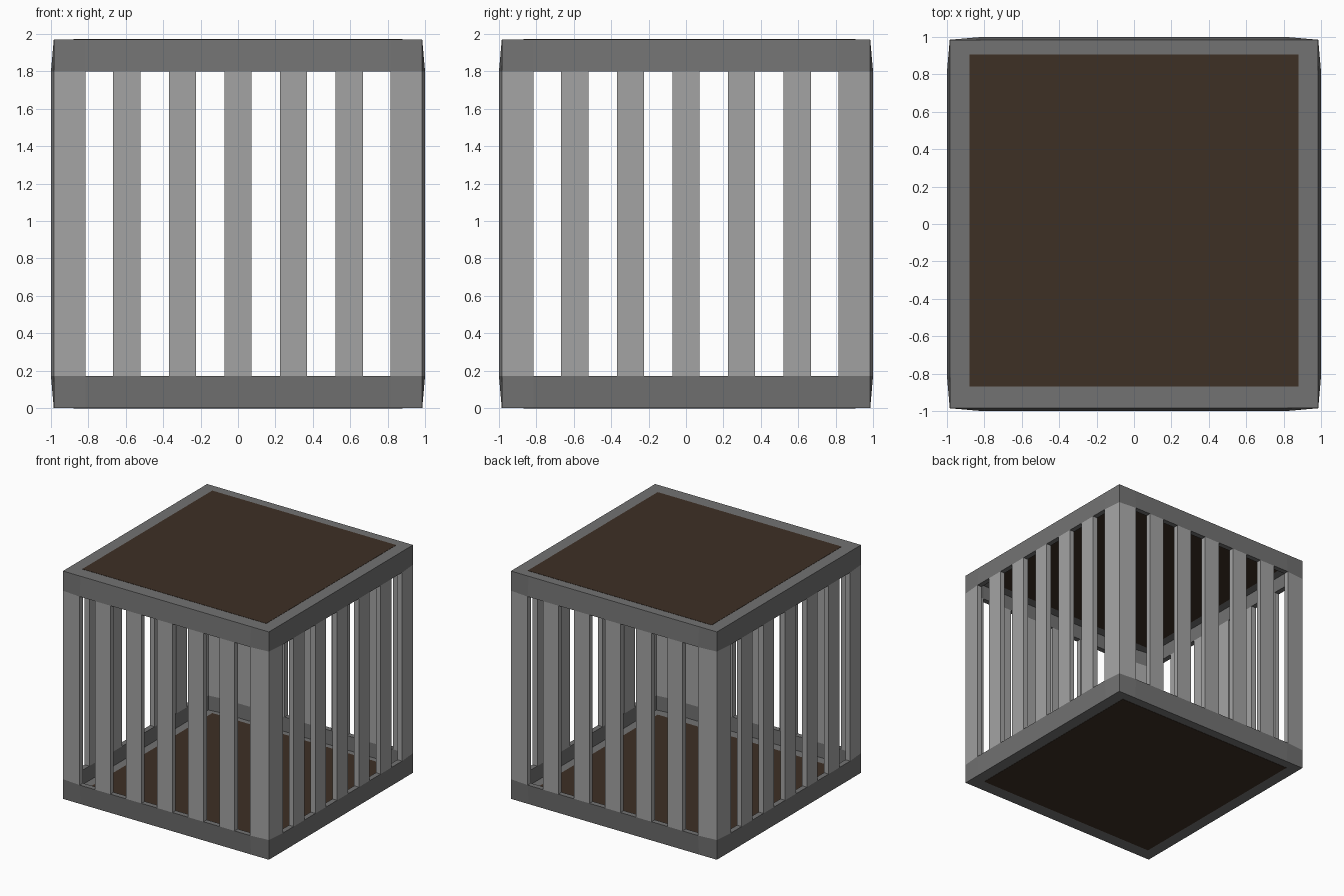
import bpy, bmesh
from math import pi
from mathutils import Matrix

if "Cube" in bpy.data.objects:
    bpy.data.objects.remove(bpy.data.objects["Cube"], do_unlink=True)

HEIGHT, RAIL, HALF, CORNER = 1.97, 0.17, 1.0, 0.985
WALL, OPENING = 0.045, 0.815


def material(name, rgb):
    m = bpy.data.materials.new(name)
    m.use_nodes = True
    m.diffuse_color = (*rgb, 1)
    m.node_tree.nodes["Principled BSDF"].inputs["Base Color"].default_value = (*rgb, 1)
    return m


light_steel = material("light_steel", (0.37, 0.37, 0.37))
dark_steel = material("dark_steel", (0.17, 0.17, 0.17))
brown = material("dark_brown", (0.048, 0.029, 0.018))


def loft(name, rings, mat, closed=False):
    """Skin equal-length rings; either cap the ends or join last to first."""
    bm = bmesh.new()
    loops = [[bm.verts.new(p) for p in ring] for ring in rings]
    pairs = list(zip(loops, loops[1:]))
    if closed:
        pairs.append((loops[-1], loops[0]))
    else:
        bm.faces.new(loops[0])
        bm.faces.new(loops[-1])
    for a, b in pairs:
        for i in range(len(a)):
            j = (i + 1) % len(a)
            bm.faces.new((a[i], a[j], b[j], b[i]))
    bmesh.ops.recalc_face_normals(bm, faces=bm.faces)
    mesh = bpy.data.meshes.new(name)
    bm.to_mesh(mesh)
    bm.free()
    mesh.materials.append(mat)
    ob = bpy.data.objects.new(name, mesh)
    bpy.context.collection.objects.link(ob)
    return ob


def prism(name, outline, z0, z1, mat):
    return loft(name, [[(x, y, z) for x, y in outline] for z in (z0, z1)], mat)


def rectangle(x0, x1, y0, y1):
    return [(x0, y0), (x1, y0), (x1, y1), (x0, y1)]


def frame_ring(edge, corner, z):
    """Square ring whose corners can be pulled in from its sides."""
    points = []
    for k in range(4):
        turn = Matrix.Rotation(k * pi / 2, 3, "Z")
        for x, y in ((edge, -OPENING), (edge, OPENING), (corner, corner)):
            p = turn @ Matrix.Translation((x, y, z)).to_translation()
            points.append(p)
    return points


# Top and bottom rails: thin walls with a lip around the panel
for name, flip in (("bottom_rail", False), ("top_rail", True)):
    profile = [(CORNER, CORNER, 0), (HALF, CORNER, RAIL),
               (HALF - WALL, CORNER - WALL, RAIL),
               (HALF - WALL, CORNER - WALL, WALL),
               (0.87, 0.87, WALL), (0.87, 0.87, 0)]
    loft(name, [frame_ring(e, c, HEIGHT - z if flip else z) for e, c, z in profile],
         dark_steel, closed=True)

# Floor and roof panels
panel = rectangle(-0.88, 0.88, -0.87, 0.905)
prism("floor_panel", panel, -0.002, WALL + 0.003, brown)
prism("roof_panel", panel, HEIGHT - WALL - 0.003, HEIGHT + 0.002, brown)

# Angled corner posts and flat bars on all four sides
inner = HALF - WALL
post = [(OPENING, HALF), (OPENING, inner), (CORNER - WALL, CORNER - WALL),
        (inner, OPENING), (HALF, OPENING), (CORNER, CORNER)]
for k, side in enumerate(("back", "left", "front", "right")):
    parts = [prism(side + "_corner_post", post, RAIL, HEIGHT - RAIL, light_steel)]
    for i in range(-2, 3):
        x = i * 0.297
        parts.append(prism(f"{side}_bar_{i + 3}",
                           rectangle(x - 0.073, x + 0.073, inner, HALF),
                           RAIL, HEIGHT - RAIL, light_steel))
    for part in parts:
        part.data.transform(Matrix.Rotation(-k * pi / 2, 4, "Z"))
